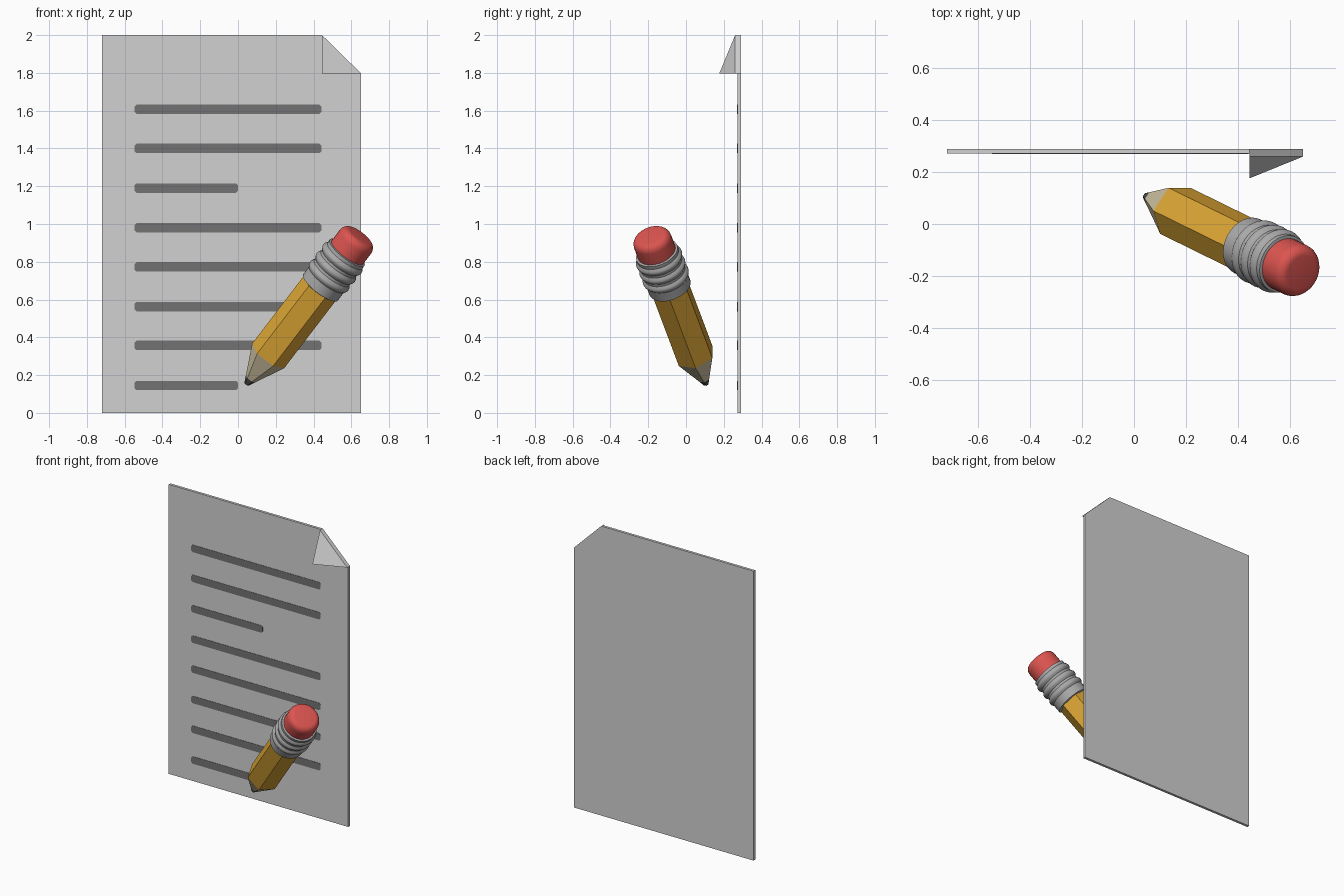
import bpy, bmesh, math
from mathutils import Matrix, Vector

if "Cube" in bpy.data.objects:
    bpy.data.objects.remove(bpy.data.objects["Cube"])


def material(name, r, g, b):
    m = bpy.data.materials.new(name)
    m.diffuse_color = (r, g, b, 1)
    m.use_nodes = True
    m.node_tree.nodes["Principled BSDF"].inputs["Base Color"].default_value = m.diffuse_color
    return m


PAPER = material("paper_grey", 0.64, 0.64, 0.64)
INK = material("ink_grey", 0.17, 0.17, 0.17)
YELLOW = material("pencil_yellow", 0.72, 0.38, 0.035)
WOOD = material("bare_wood", 0.66, 0.57, 0.38)
LEAD = material("lead_dark", 0.07, 0.07, 0.08)
METAL = material("ferrule_grey", 0.40, 0.40, 0.40)
RED = material("eraser_red", 0.72, 0.09, 0.08)


def finish(name, bm, mat):
    bmesh.ops.recalc_face_normals(bm, faces=bm.faces[:])
    me = bpy.data.meshes.new(name)
    bm.to_mesh(me)
    bm.free()
    me.materials.append(mat)
    ob = bpy.data.objects.new(name, me)
    bpy.context.collection.objects.link(ob)
    return ob


def plate(name, points, thickness, mat):
    """Prism: 3D outline extruded backwards along +y."""
    bm = bmesh.new()
    front = [bm.verts.new(p) for p in points]
    back = [bm.verts.new((x, y + thickness, z)) for x, y, z in points]
    bm.faces.new(front)
    bm.faces.new(back[::-1])
    n = len(points)
    for i in range(n):
        j = (i + 1) % n
        bm.faces.new((front[i], back[i], back[j], front[j]))
    return finish(name, bm, mat)


# Sheet with clipped top right corner
X0, X1, FX, FZ = -0.72, 0.652, 0.445, 1.797
Y = 0.272
plate("paper_sheet", [(X0, Y, 0), (X1, Y, 0), (X1, Y, FZ), (FX, Y, 2), (X0, Y, 2)],
      0.018, PAPER)

# Folded corner flap, hinged on the clipped edge
plate("folded_corner", [(FX, 0.26, 2), (FX, 0.176, FZ), (X1, 0.26, FZ)], 0.014, PAPER)

# Written lines: every third and the last are short
H, C = 0.025, 0.011
for i, z in enumerate((1.607, 1.4, 1.19, 0.98, 0.773, 0.563, 0.357, 0.145)):
    a, b = -0.548, (0.0 if i in (2, 7) else 0.442)
    outline = [(a + C, z - H), (b - C, z - H), (b, z - H + C), (b, z + H - C),
               (b - C, z + H), (a + C, z + H), (a, z + H - C), (a, z - H + C)]
    plate(f"text_line_{i + 1}", [(x, Y - 0.002, zz) for x, zz in outline], 0.004, INK)

# Pencil frame: axis from the tip up to the eraser
axis = Vector((0.582, -0.286, 0.761)).normalized()
side = Vector((0.794, 0, -0.607)).normalized()
third = axis.cross(side).normalized()
side = third.cross(axis)
FRAME = Matrix((side, third, axis)).transposed().to_4x4()
FRAME.translation = (0.045, 0.107, 0.152)


def turned(name, profile, segments, mat, smooth=False):
    """Closed turned part along the pencil axis; profile = (distance, radius)."""
    bm = bmesh.new()
    rings = []
    for t, r in profile:
        rings.append([bm.verts.new((r * math.cos(k * math.tau / segments),
                                    r * math.sin(k * math.tau / segments), t))
                      for k in range(segments)])
    for a, b in zip(rings, rings[1:]):
        for k in range(segments):
            j = (k + 1) % segments
            bm.faces.new((a[k], a[j], b[j], b[k]))
    bm.faces.new(rings[0][::-1])
    bm.faces.new(rings[-1])
    bm.transform(FRAME)
    ob = finish(name, bm, mat)
    if smooth:
        ob.data.shade_smooth()
        ob.data.set_sharp_from_angle(angle=math.radians(35))
    return ob


# Six-sided lead, sharpened wood and painted shaft
turned("lead_tip", [(0, 0.014), (0.037, 0.031)], 6, LEAD)
turned("sharpened_wood", [(0.037, 0.031), (0.197, 0.107)], 6, WOOD)
turned("pencil_shaft", [(0.197, 0.107), (0.69, 0.107)], 6, YELLOW)

# Ferrule with rounded bands
ferrule = [(0.67, 0.108), (0.673, 0.115), (0.725, 0.115)]
for start in (0.73, 0.79, 0.85):
    for k in range(7):
        s = k / 6
        ferrule.append((start + 0.045 * s, 0.115 + 0.012 * math.sin(math.pi * s)))
ferrule += [(0.915, 0.115), (0.918, 0.103)]
turned("ferrule", ferrule, 36, METAL, True)

# Eraser with rounded rim
eraser = [(0.90, 0.104), (0.99, 0.104)]
for k in range(1, 7):
    a = k / 6 * math.pi / 2
    eraser.append((0.99 + 0.042 * math.sin(a), 0.068 + 0.036 * math.cos(a)))
turned("eraser", eraser, 36, RED, True)
